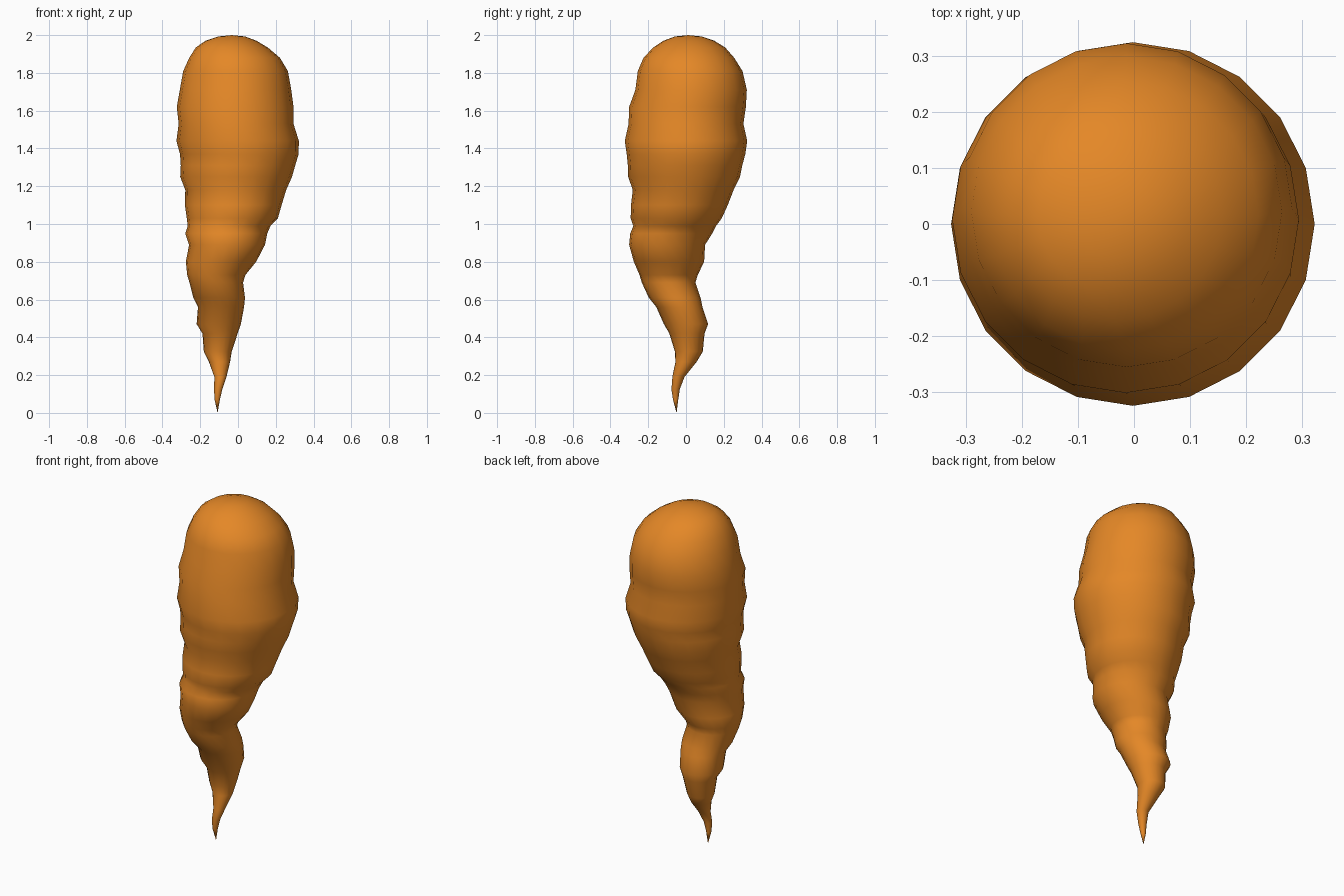
import bpy, bmesh, math

# Root body: rings as (height, centre x, centre y, radius), top to bottom
RINGS = [
    (1.993, -.033, .012, .070), (1.97, -.037, .015, .135), (1.935, -.033, .017, .190),
    (1.88, -.018, .015, .240), (1.81, -.013, .022, .277), (1.71, -.013, .027, .295),
    (1.62, -.015, .008, .309), (1.53, -.010, .000, .304), (1.44, -.002, .000, .324),
    (1.37, .007, .000, .314), (1.31, .000, -.005, .303), (1.25, -.010, -.010, .296),
    (1.18, -.012, -.015, .267), (1.10, -.025, -.035, .256), (1.03, -.030, -.052, .241),
    (.99, -.047, -.060, .219), (.95, -.062, -.078, .217), (.89, -.058, -.100, .201),
    (.80, -.090, -.090, .186), (.73, -.115, -.092, .154), (.69, -.115, -.092, .142),
    (.61, -.100, -.060, .137), (.56, -.090, -.035, .122), (.47, -.102, .000, .117),
    (.42, -.095, .005, .093), (.325, -.107, .015, .074), (.27, -.098, .000, .056),
    (.19, -.093, -.040, .032), (.125, -.105, -.055, .022), (.07, -.110, -.055, .014),
]
SIDES = 20

bm = bmesh.new()
loops = []
for z, cx, cy, r in RINGS:
    loops.append([bm.verts.new((cx + r * math.cos(2 * math.pi * i / SIDES),
                                cy + r * math.sin(2 * math.pi * i / SIDES), z))
                  for i in range(SIDES)])

# Skin between rings
for a, b in zip(loops, loops[1:]):
    for i in range(SIDES):
        j = (i + 1) % SIDES
        bm.faces.new((a[i], b[i], b[j], a[j]))

# Rounded crown and pointed tip
crown = bm.verts.new((-.033, .012, 2.0))
tip = bm.verts.new((-.108, -.05, 0))
for i in range(SIDES):
    j = (i + 1) % SIDES
    bm.faces.new((crown, loops[0][i], loops[0][j]))
    bm.faces.new((tip, loops[-1][j], loops[-1][i]))
bmesh.ops.recalc_face_normals(bm, faces=bm.faces)
for f in bm.faces:
    f.smooth = True

mesh = bpy.data.meshes.new("carrot_root")
bm.to_mesh(mesh)
bm.free()
mat = bpy.data.materials.new("carrot orange")
mat.diffuse_color = (.78, .245, .02, 1)
mesh.materials.append(mat)
obj = bpy.data.objects.new("carrot_root", mesh)
bpy.context.collection.objects.link(obj)
